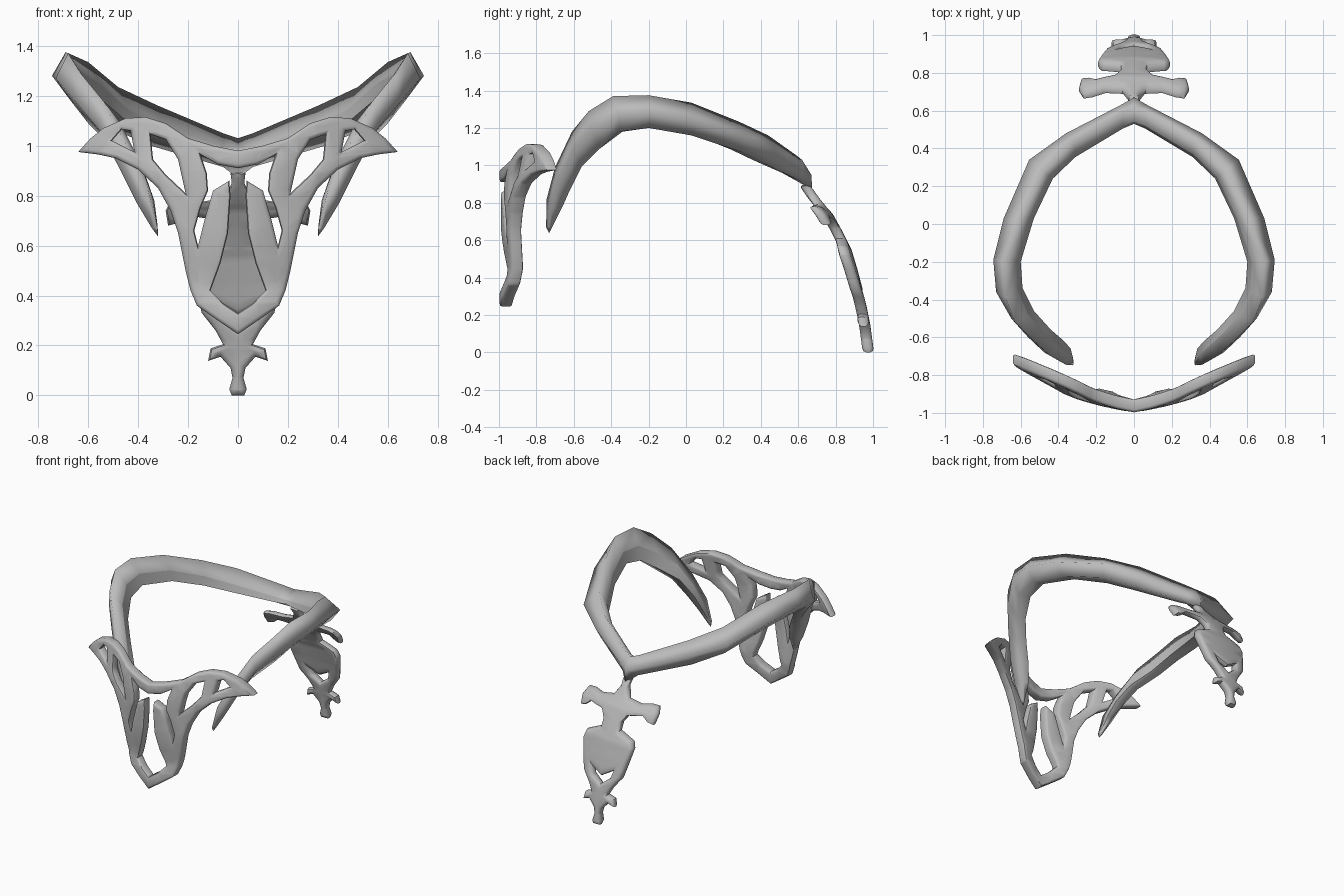
import bpy, bmesh, math
from mathutils import Vector

if "Cube" in bpy.data.objects:
    bpy.data.objects.remove(bpy.data.objects["Cube"])

metal = bpy.data.materials.new("grey_metal")
metal.diffuse_color = (0.5, 0.5, 0.5, 1)
metal.use_nodes = True
metal.node_tree.nodes["Principled BSDF"].inputs["Base Color"].default_value = metal.diffuse_color


def mirror_loop(half):
    """Close a half outline by mirroring it over x = 0."""
    return half + [(-x, z) for x, z in reversed(half) if x > 0]


def panel(name, loops, thick, bevel, place):
    """Filled outline with holes and rounded rims, then bent by place(x, z)."""
    cu = bpy.data.curves.new(name, 'CURVE')
    cu.dimensions = '2D'
    cu.fill_mode = 'BOTH'
    cu.extrude = thick / 2 - bevel
    cu.bevel_depth = bevel
    cu.bevel_resolution = 1
    cu.offset = -bevel
    for loop in loops:
        sp = cu.splines.new('POLY')
        sp.points.add(len(loop) - 1)
        for p, (x, z) in zip(sp.points, loop):
            p.co = (x, z, 0, 1)
        sp.use_cyclic_u = True
    ob = bpy.data.objects.new(name, cu)
    bpy.context.collection.objects.link(ob)
    bpy.ops.object.select_all(action='DESELECT')
    ob.select_set(True)
    bpy.context.view_layer.objects.active = ob
    bpy.ops.object.convert(target='MESH')
    ob = bpy.context.view_layer.objects.active
    bm = bmesh.new()
    bm.from_mesh(ob.data)
    bmesh.ops.remove_doubles(bm, verts=bm.verts, dist=0.0005)
    # cut into a grid so the sheet can bend cleanly
    cuts = [((i * .08, 0, 0), (1, 0, 0)) for i in range(-7, 8)]
    cuts += [((0, i * .075, 0), (0, 1, 0)) for i in range(1, 15)]
    for co, no in cuts:
        bmesh.ops.bisect_plane(bm, geom=bm.verts[:] + bm.edges[:] + bm.faces[:],
                               dist=0.0005, plane_co=co, plane_no=no)
    for v in bm.verts:
        x, z, d = v.co
        v.co = (x, place(abs(x), z) - d, z)
    bmesh.ops.recalc_face_normals(bm, faces=bm.faces)
    bm.to_mesh(ob.data)
    bm.free()
    ob.data.materials.clear()
    ob.data.materials.append(metal)
    bpy.ops.object.shade_smooth_by_angle(angle=math.radians(50))


# Curved side band: top, outer, bottom and inner corner at each station
band = [
    ((0, .62, 1.03), (0, .67, .95), (0, .675, .87), (0, .53, .96)),
    ((.06, .595, 1.05), (.07, .63, .97), (.06, .615, .915), (.06, .505, .965)),
    ((.32, .44, 1.16), (.36, .48, 1.07), (.35, .44, 1.0), (.31, .355, 1.03)),
    ((.48, .28, 1.235), (.555, .34, 1.14), (.51, .3, 1.07), (.43, .24, 1.085)),
    ((.6, .03, 1.335), (.69, .03, 1.24), (.62, .03, 1.16), (.53, .03, 1.17)),
    ((.69, -.2, 1.375), (.745, -.19, 1.28), (.68, -.2, 1.2), (.6, -.2, 1.21)),
    ((.68, -.39, 1.37), (.73, -.36, 1.27), (.67, -.36, 1.18), (.59, -.34, 1.18)),
    ((.63, -.52, 1.29), (.65, -.5, 1.175), (.6, -.46, 1.09), (.53, -.46, 1.09)),
    ((.54, -.61, 1.18), (.56, -.6, 1.07), (.5, -.56, .99), (.44, -.56, 1.0)),
    ((.44, -.7, .99), (.475, -.68, .91), (.425, -.62, .87), (.37, -.62, .88)),
    ((.36, -.745, .82), (.405, -.72, .77), (.37, -.665, .77), (.335, -.66, .78)),
    ((.322, -.748, .67), (.345, -.735, .67), (.335, -.715, .67), (.322, -.715, .68)),
]
bm = bmesh.new()
rings = []
for k, st in enumerate(band):
    top, outer, bottom, inner = map(Vector, st)
    near = .87 - .025 * k           # ridge on the inner face
    ridge = top.lerp(inner, near)
    ridge.z = top.z + (inner.z - top.z) * (near - .2)
    rings.append([bm.verts.new(p) for p in (top, outer, bottom, inner, ridge)])
tip = bm.verts.new((.32, -.732, .637))
for a, b in zip(rings, rings[1:]):
    for i in range(5):
        j = (i + 1) % 5
        bm.faces.new((a[i], a[j], b[j], b[i]))
for i in range(5):
    bm.faces.new((rings[-1][i], rings[-1][(i + 1) % 5], tip))
bmesh.ops.recalc_face_normals(bm, faces=bm.faces)
for f in bm.faces:
    f.smooth = True
for a, b in zip(rings, rings[1:]):
    for i in (3, 4):
        bm.edges.get((a[i], b[i])).smooth = False
me = bpy.data.meshes.new("head_band")
bm.to_mesh(me)
bm.free()
me.materials.append(metal)
head_band = bpy.data.objects.new("head_band", me)
bpy.context.collection.objects.link(head_band)
head_band.modifiers.new("mirror", 'MIRROR').use_clip = True

# Front face guard: winged frame with struts and two free centre prongs
frame = [(0, .98), (.1, 1.0), (.2, 1.03), (.29, 1.09), (.37, 1.115), (.45, 1.11),
         (.54, 1.07), (.59, 1.03), (.64, .975), (.56, .965), (.49, .95), (.4, .905),
         (.32, .83), (.27, .74), (.24, .65), (.21, .5), (.19, .42), (.165, .36),
         (.08, .3), (0, .245)]
centre = [(0, .91), (.08, .925), (.15, .965), (.125, .89), (.12, .82), (.15, .75),
          (.175, .66), (.16, .6), (.135, .7), (.1, .82), (.035, .86), (.03, .8),
          (.04, .65), (.07, .53), (.11, .42), (.06, .37), (0, .33)]
slot = [(.35, 1.045), (.29, 1.025), (.24, .945), (.21, .81), (.29, .885), (.34, .945)]
corner = [(.505, 1.02), (.465, 1.065), (.43, 1.06), (.415, .975)]


def guard_y(x, z):
    dip = max(0, 1 - abs(z - .45) / .2) * min(1, x / .1)
    lean = .18 * max(-.1, z - 1.0) * min(1, x / .3)
    return -.963 + .2 * x + .3 * x * x + .022 * dip + lean


holes = [mirror_loop(centre)]
for h in (slot, corner):
    holes += [h, [(-x, z) for x, z in h]]
panel("face_guard", [mirror_loop(frame)] + holes, .068, .014, guard_y)

# Rear pendant: crossbar, plate, fork and small cross in one spine
spine = [(0, .895), (.03, .89), (.025, .85), (.06, .79), (.15, .775), (.22, .785),
         (.27, .78), (.29, .74), (.28, .68), (.24, .69), (.2, .72), (.1, .705),
         (.07, .66), (.07, .61), (.13, .585), (.175, .565), (.19, .52), (.175, .45),
         (.145, .33), (.09, .26), (.06, .205), (.11, .188), (.12, .138), (.07, .155),
         (.03, .11), (.022, .07), (.035, .025), (.025, 0), (0, 0)]
fork_hole = [(0, .32), (.08, .365), (.065, .315), (0, .265)]
path = [(0, .975), (.15, .955), (.3, .925), (.45, .885), (.55, .855), (.65, .805),
        (.74, .755), (.8, .7), (.9, .63)]


def pendant_y(x, z):
    y = path[0][1] if z < 0 else path[-1][1]
    for (z0, y0), (z1, y1) in zip(path, path[1:]):
        if z0 <= z <= z1:
            y = y0 + (y1 - y0) * (z - z0) / (z1 - z0)
    return y - .5 * x * x


panel("rear_pendant", [mirror_loop(spine), mirror_loop(fork_hole)], .06, .02, pendant_y)
